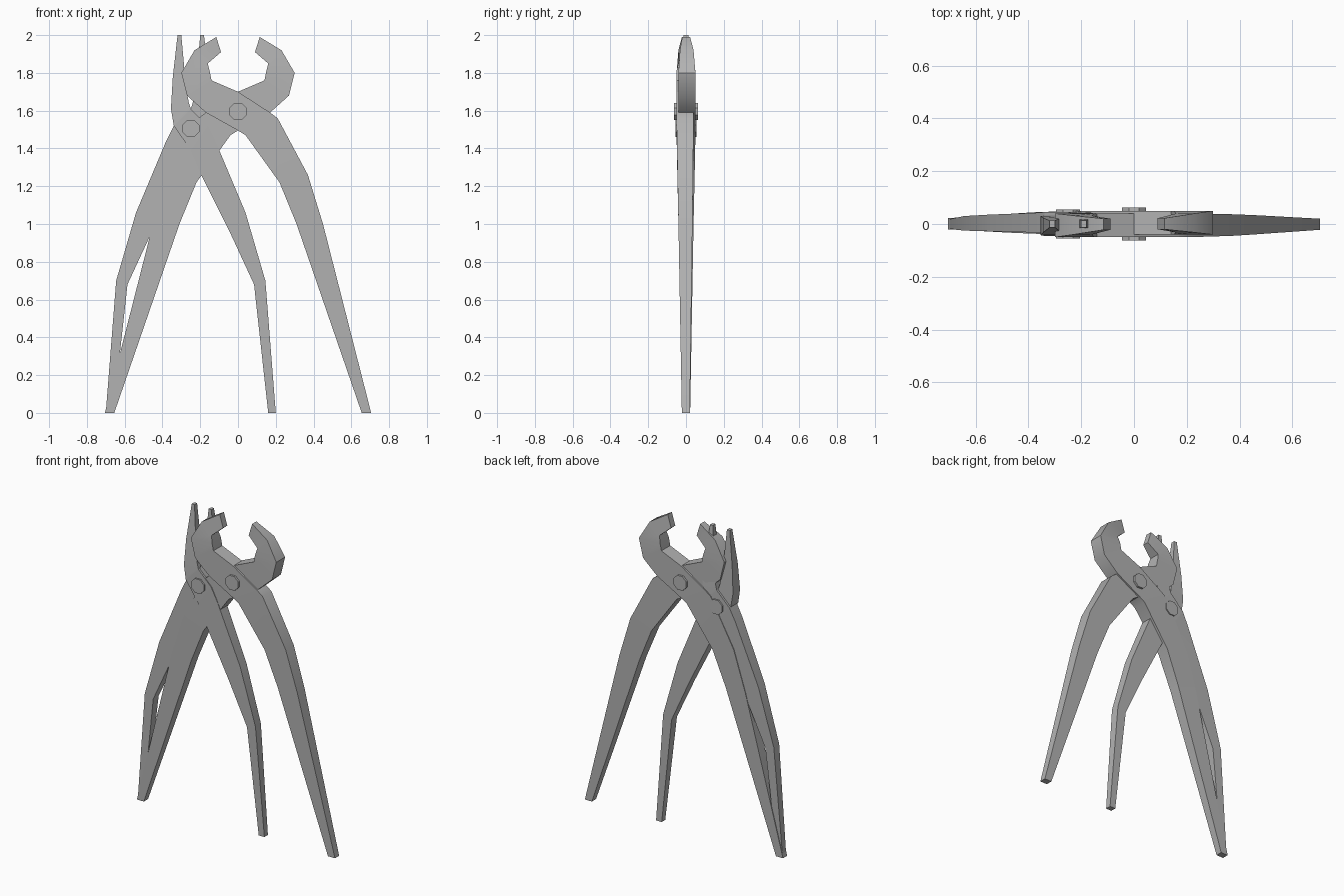
import bpy, bmesh, math
from mathutils import Matrix

if "Cube" in bpy.data.objects:
    bpy.data.objects.remove(bpy.data.objects["Cube"])

steel = bpy.data.materials.new("steel_grey")
steel.diffuse_color = (0.45, 0.45, 0.45, 1)
steel.use_nodes = True
steel.node_tree.nodes["Principled BSDF"].inputs["Base Color"].default_value = steel.diffuse_color


def finish(bm, name):
    bmesh.ops.recalc_face_normals(bm, faces=bm.faces)
    me = bpy.data.meshes.new(name)
    bm.to_mesh(me)
    bm.free()
    me.materials.append(steel)
    ob = bpy.data.objects.new(name, me)
    bpy.context.collection.objects.link(ob)
    bpy.context.view_layer.objects.active = ob
    ob.select_set(True)
    bpy.ops.object.shade_smooth_by_angle(angle=math.radians(38))
    ob.select_set(False)


def strip(bm, stations):
    """Closed bar through stations (outer x, z, inner x, z, front y, back y)."""
    rings = []
    for ox, oz, ix, iz, yf, yb in stations:
        rings.append([bm.verts.new(p) for p in
                      ((ox, yf, oz), (ix, yf, iz), (ix, yb, iz), (ox, yb, oz))])
    for a, b in zip(rings, rings[1:]):
        for i in range(4):
            j = (i + 1) % 4
            bm.faces.new((a[i], a[j], b[j], b[i]))
    bm.faces.new(rings[0])
    bm.faces.new(rings[-1])


def tool(prefix, pivot_x, jaw, joint, handle):
    """Two identical arms, the second turned half a circle about z."""
    for label, turn in (("front", 0), ("back", math.pi)):
        bm = bmesh.new()
        strip(bm, jaw)
        strip(bm, joint)      # half-lapped joint, front half only
        strip(bm, handle)
        m = Matrix.Translation((pivot_x, 0, 0)) @ Matrix.Rotation(turn, 4, 'Z')
        bmesh.ops.transform(bm, matrix=m, verts=bm.verts)
        finish(bm, f"{prefix}_{label}_arm")


def rivet(name, x, z, half_length):
    bm = bmesh.new()
    m = (Matrix.Translation((x, 0, z)) @ Matrix.Rotation(math.pi / 2, 4, 'X')
         @ Matrix.Rotation(math.pi / 8, 4, 'Z'))
    bmesh.ops.create_cone(bm, cap_ends=True, segments=8, radius1=0.049,
                          radius2=0.049, depth=2 * half_length, matrix=m)
    finish(bm, name)


# Large pincers with curved jaws
tool("pincers", 0,
     jaw=[(-.17, 1.59, 0, 1.70, -.05, .04),
          (-.27, 1.68, -.14, 1.76, -.05, .04),
          (-.30, 1.80, -.15, 1.81, -.05, .04),
          (-.23, 1.92, -.16, 1.85, -.04, .032),
          (-.115, 1.99, -.09, 1.91, -.022, .02)],
     joint=[(-.17, 1.59, 0, 1.70, -.05, 0),
            (0, 1.495, .17, 1.59, -.05, 0)],
     handle=[(.17, 1.59, 0, 1.495, -.05, .04),
             (.21, 1.56, .04, 1.47, -.05, .04),
             (.37, 1.26, .22, 1.22, -.045, .037),
             (.45, 1.00, .31, 1.00, -.04, .034),
             (.705, 0, .655, 0, -.022, .02)])
rivet("pincers_rivet", 0, 1.596, .063)

# Smaller pliers with narrow pointed jaws
tool("pliers", -.25,
     jaw=[(-.09, 1.52, 0, 1.61, -.045, .032),
          (-.105, 1.61, -.01, 1.64, -.042, .03),
          (-.095, 1.78, -.025, 1.72, -.033, .024),
          (-.07, 2.00, -.05, 2.00, -.013, .013)],
     joint=[(-.09, 1.52, 0, 1.61, -.045, 0),
            (0, 1.39, .09, 1.52, -.045, 0)],
     handle=[(.09, 1.52, 0, 1.39, -.045, .032),
             (.13, 1.44, .05, 1.27, -.042, .032),
             (.29, 1.06, .21, .95, -.036, .028),
             (.395, .70, .335, .68, -.03, .025),
             (.45, 0, .41, 0, -.018, .018)])
rivet("pliers_rivet", -.25, 1.505, .055)
